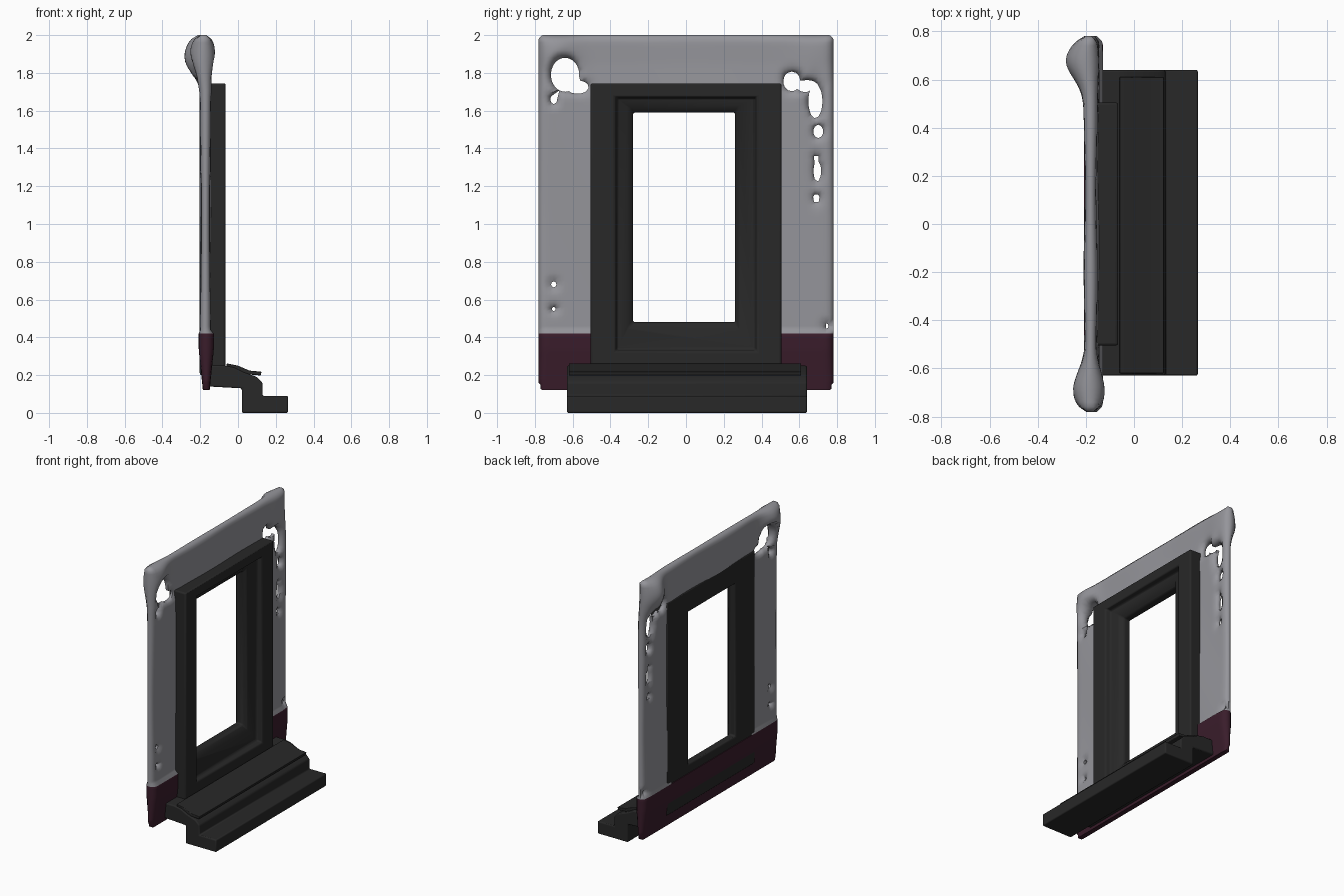
import bpy, bmesh, math

if "Cube" in bpy.data.objects:
    bpy.data.objects.remove(bpy.data.objects["Cube"])


def material(name, rgb):
    m = bpy.data.materials.new(name)
    m.diffuse_color = (*rgb, 1)
    m.use_nodes = True
    m.node_tree.nodes["Principled BSDF"].inputs["Base Color"].default_value = m.diffuse_color
    return m


GREY = material("plaster grey", (0.30, 0.30, 0.325))
MAROON = material("dark maroon", (0.042, 0.012, 0.024))
BLACK = material("charcoal", (0.021, 0.021, 0.021))


def make_object(name, verts, faces, mats, bevel=0.0, angle=40):
    me = bpy.data.meshes.new(name)
    me.from_pydata(verts, [], faces)
    bm = bmesh.new()
    bm.from_mesh(me)
    bmesh.ops.recalc_face_normals(bm, faces=bm.faces)
    bm.to_mesh(me)
    bm.free()
    ob = bpy.data.objects.new(name, me)
    bpy.context.collection.objects.link(ob)
    for m in mats:
        me.materials.append(m)
    if bevel:
        b = ob.modifiers.new("soft edges", "BEVEL")
        b.width, b.segments, b.limit_method = bevel, 3, "ANGLE"
    bpy.ops.object.select_all(action="DESELECT")
    ob.select_set(True)
    bpy.context.view_layer.objects.active = ob
    bpy.ops.object.shade_smooth_by_angle(angle=math.radians(angle))
    return ob


# --- wall panel: thin weathered sheet with torn holes and swollen top corners
HOLES = [(-.64, 1.79, .075, .09), (-.575, 1.725, .06, .035), (-.70, 1.66, .018, .026),
         (-.70, .68, .014, .016), (-.70, .55, .011, .011),
         (.56, 1.755, .045, .052), (.64, 1.73, .06, .032), (.685, 1.65, .037, .09),
         (.70, 1.49, .026, .036), (.69, 1.35, .014, .018), (.695, 1.28, .02, .055),
         (.69, 1.135, .018, .025), (.742, .46, .012, .014)]
STEP, NY, NZ, Y0, Z0 = 0.02, 78, 94, -0.78, 0.12


def nearest_hole(y, z):
    return min((math.hypot((y - h[0]) / h[2], (z - h[1]) / h[3]), h) for h in HOLES)


def kept(i, j):
    if not (0 <= i < NY and 0 <= j < NZ):
        return False
    y, z = Y0 + (i + .5) * STEP, Z0 + (j + .5) * STEP
    behind_frame = abs(y) < 0.46 and 0.42 < z < 1.70
    return not behind_frame and nearest_hole(y, z)[0] > 1


def wall_point(i, j, side):
    y, z = Y0 + i * STEP, Z0 + j * STEP
    r, h = nearest_hole(y, z)
    around = [kept(i - a, j - b) for a in (0, 1) for b in (0, 1)]
    inside = 0 < i < NY and 0 < j < NZ
    if inside and not all(around) and 0.4 < r < 2.2:     # snap rim to the hole outline
        y, z = h[0] + (y - h[0]) / r, h[1] + (z - h[1]) / r
        r = 1
    # panel thickness and offset
    swell = math.exp(-((abs(y) - .68) / .10) ** 2 - ((z - 1.89) / .13) ** 2)
    half = .026 + .043 * swell + .003 * math.sin(9 * y + 5 * z)
    centre = -.172 - swell * (.034 if y > 0 else .008)
    if z > 1.7:
        centre -= .008 * min(1, (z - 1.7) / .15)
    if z < .43:                                           # skirting tapers downwards
        t = max(0, (z - .12) / .30)
        half, centre = .018 + .022 * min(1, t * 1.4), -.168
    # thin out near the rim and the holes
    edge = min(y + .78, .78 - y, 2.0 - z, (r - 1) * min(h[2], h[3]))
    e = max(0, min(1, edge / .05))
    half *= .35 + .65 * math.sqrt(e * (2 - e))
    # round the outer corners a little
    if abs(y) > .76 and (z > 1.98 or z < .14):
        y *= .988
        z += -.008 if z > 1 else .008
    return (centre + side * half, y, z)


index, verts, faces, tint = {}, [], [], []


def vid(i, j, s):
    if (i, j, s) not in index:
        index[i, j, s] = len(verts)
        verts.append(wall_point(i, j, s))
    return index[i, j, s]


for i in range(NY):
    for j in range(NZ):
        if not kept(i, j):
            continue
        loop = [(i, j), (i + 1, j), (i + 1, j + 1), (i, j + 1)]
        new = [[vid(*p, 1) for p in loop], [vid(*p, -1) for p in reversed(loop)]]
        for k, (di, dj) in enumerate([(0, -1), (1, 0), (0, 1), (-1, 0)]):
            if not kept(i + di, j + dj):
                a, b = loop[k], loop[(k + 1) % 4]
                new.append([vid(*a, 1), vid(*a, -1), vid(*b, -1), vid(*b, 1)])
        faces += new
        tint += [1 if j < 15 else 0] * len(new)          # maroon below z = 0.42

wall = make_object("wall_panel", verts, faces, [GREY, MAROON], angle=60)
for p, t in zip(wall.data.polygons, tint):
    p.material_index = t

# --- window frame: rectangular rings joined into a closed loop
RINGS = [(-.505, .505, .20, 1.745, -.203), (-.505, .505, .20, 1.745, -.066),
         (-.375, .375, .325, 1.675, -.066), (-.365, .365, .335, 1.665, -.105),
         (-.305, .28, .45, 1.615, -.125), (-.28, .26, .48, 1.59, -.15),
         (-.28, .26, .48, 1.59, -.203)]
verts, faces = [], []
for a, b, c, d, x in RINGS:
    verts += [(x, a, c), (x, b, c), (x, b, d), (x, a, d)]
n = len(RINGS)
for k in range(n):
    for q in range(4):
        m, s = (k + 1) % n, (q + 1) % 4
        faces.append((k * 4 + q, k * 4 + s, m * 4 + s, m * 4 + q))
make_object("window_frame", verts, faces, [BLACK], bevel=.010)


def extrude_y(name, profile, y0, y1, bevel):
    n = len(profile)
    verts = [(x, y, z) for y in (y0, y1) for x, z in profile]
    faces = [list(range(n)), list(range(2 * n - 1, n - 1, -1))]
    faces += [(k, (k + 1) % n, n + (k + 1) % n, n + k) for k in range(n)]
    return make_object(name, verts, faces, [BLACK], bevel=bevel)


# --- stepped sill below the window
extrude_y("stepped_sill",
          [(-.16, .14), (.02, .13), (.02, 0), (.265, 0), (.265, .09), (.13, .09),
           (.13, .16), (.10, .19), (.03, .215), (-.02, .24), (-.07, .25), (-.16, .25)],
          -.63, .64, .008)

# --- thin drip lip over the sill
extrude_y("sill_lip",
          [(-.06, .235), (.04, .205), (.12, .198), (.125, .218), (.06, .224),
           (0, .25), (-.06, .262)], -.62, .61, .004)
